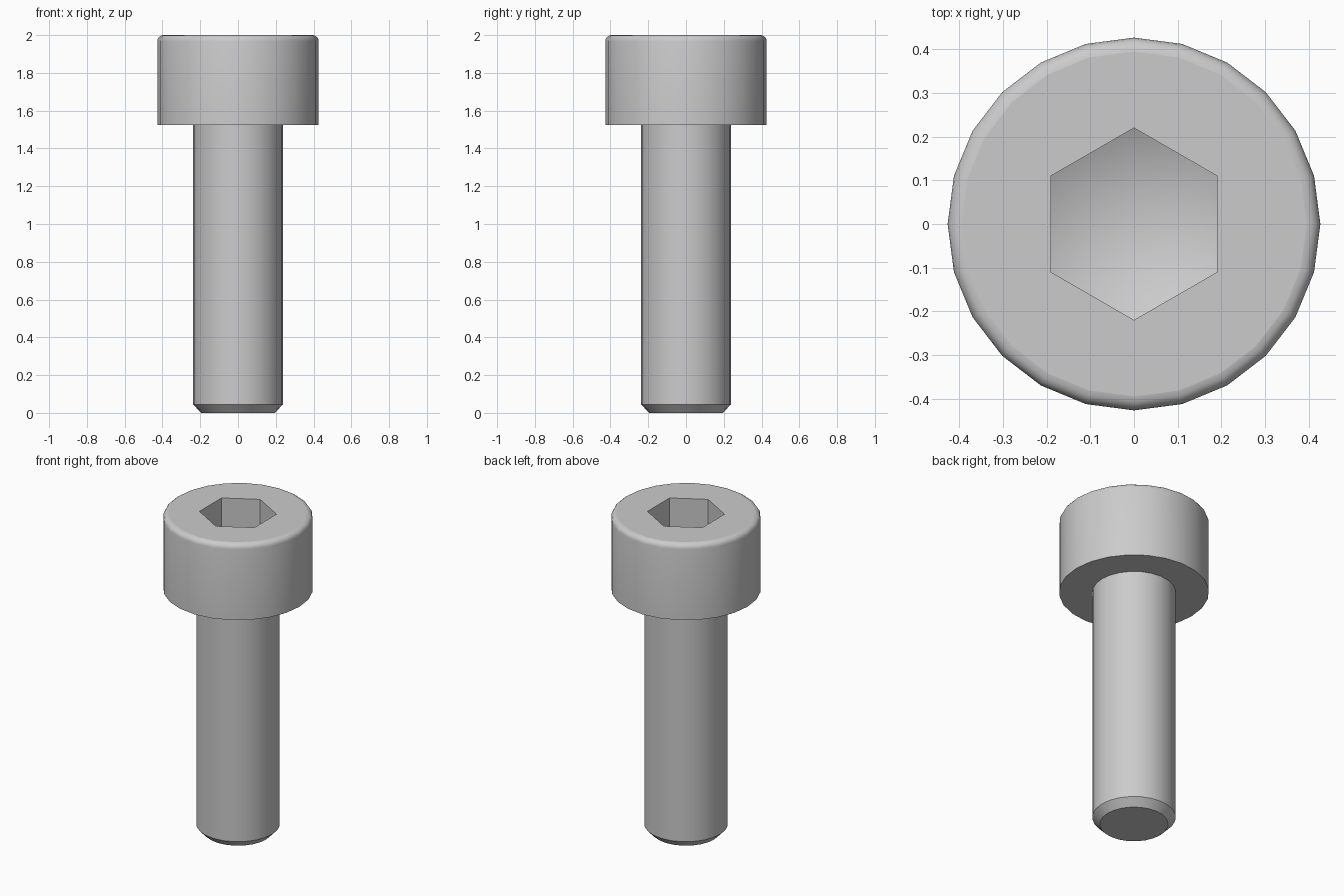
import bpy, bmesh, math

if "Cube" in bpy.data.objects:
    bpy.data.objects.remove(bpy.data.objects["Cube"])

SIDES = 24
HEAD_R, SHANK_R = 0.427, 0.238
HEAD_Z, FILLET = 1.524, 0.032

steel = bpy.data.materials.new("steel_grey")
steel.diffuse_color = (0.6, 0.6, 0.6, 1)
steel.use_nodes = True
steel.node_tree.nodes["Principled BSDF"].inputs["Base Color"].default_value = steel.diffuse_color


def ring(bm, radius, z, count=SIDES, turn=0.0):
    """Circle of vertices at height z."""
    return [bm.verts.new((radius * math.cos(turn + math.tau * i / count),
                          radius * math.sin(turn + math.tau * i / count), z))
            for i in range(count)]


def skin(bm, a, b):
    """Join two rings with quads, a below b, facing outwards."""
    n = len(a)
    for i in range(n):
        j = (i + 1) % n
        bm.faces.new((a[i], a[j], b[j], b[i]))


def lathe(bm, profile):
    """Stack rings from (radius, z) pairs, bottom to top."""
    rings = [ring(bm, r, z) for r, z in profile]
    for a, b in zip(rings, rings[1:]):
        skin(bm, a, b)
    return rings


def finish(bm, name):
    """Smooth the round walls, keep caps and corners crisp."""
    bm.normal_update()
    for f in bm.faces:
        f.smooth = abs(f.normal.z) < 0.999
    for e in bm.edges:
        e.smooth = len(e.link_faces) == 2 and e.calc_face_angle(0) < math.radians(35)
    mesh = bpy.data.meshes.new(name)
    bm.to_mesh(mesh)
    bm.free()
    mesh.materials.append(steel)
    bpy.context.collection.objects.link(bpy.data.objects.new(name, mesh))


# Shank with chamfered tip
bm = bmesh.new()
rings = lathe(bm, [(0.195, 0), (SHANK_R, 0.045), (SHANK_R, HEAD_Z)])
bm.faces.new(rings[0][::-1])
finish(bm, "shank")

# Head: flat underside, straight wall, rounded top rim
bm = bmesh.new()
profile = [(SHANK_R, HEAD_Z), (HEAD_R, HEAD_Z)]
for i in range(5):
    a = math.radians(90 * i / 4)
    profile.append((HEAD_R - FILLET + FILLET * math.cos(a),
                    2 - FILLET + FILLET * math.sin(a)))
rim = lathe(bm, profile)[-1]

# Hexagonal socket with a shallow drilled point
mouth = ring(bm, 0.22, 2, 6, math.pi / 2)
floor = ring(bm, 0.22, 1.762, 6, math.pi / 2)
skin(bm, mouth, floor)
tip = bm.verts.new((0, 0, 1.652))
for i in range(6):
    bm.faces.new((floor[i], floor[(i + 1) % 6], tip))

# Flat top between rim and socket: four rim edges per socket side
for k in range(6):
    start = 6 + 4 * k
    arc = [rim[(start + i) % SIDES] for i in range(5)]
    bm.faces.new(arc + [mouth[(k + 1) % 6], mouth[k]])
finish(bm, "head")
